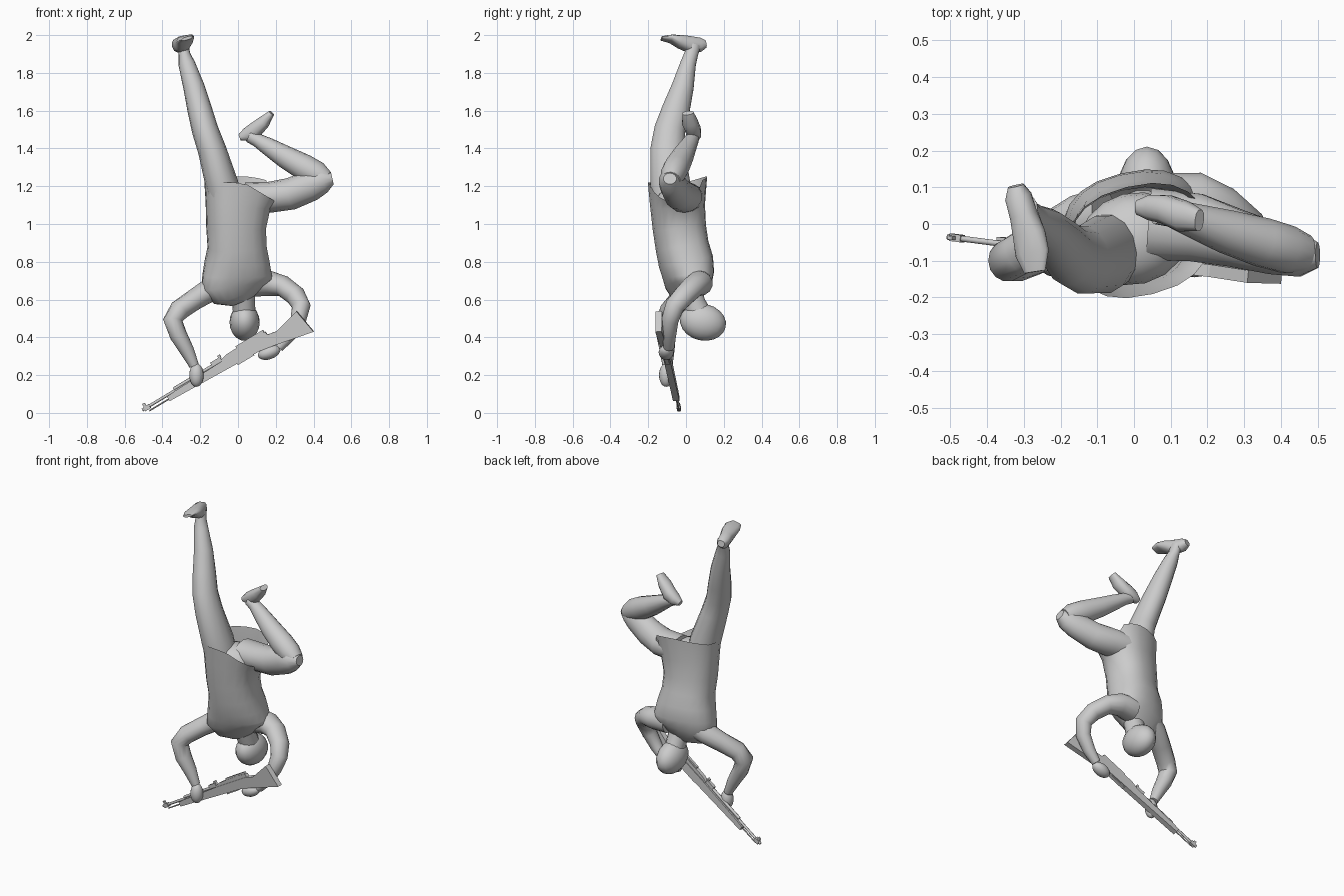
import bpy, bmesh, math
from mathutils import Vector, Matrix

grey = bpy.data.materials.new("plain grey")
grey.diffuse_color = (0.6, 0.6, 0.6, 1)


def finish(name, bm, smooth=True):
    bmesh.ops.recalc_face_normals(bm, faces=bm.faces)
    me = bpy.data.meshes.new(name)
    bm.to_mesh(me)
    bm.free()
    me.materials.append(grey)
    ob = bpy.data.objects.new(name, me)
    bpy.context.collection.objects.link(ob)
    if smooth:
        bpy.ops.object.select_all(action='DESELECT')
        ob.select_set(True)
        bpy.context.view_layer.objects.active = ob
        bpy.ops.object.shade_smooth_by_angle(angle=math.radians(50))
    return ob


def power(c, p):
    return math.copysign(abs(c) ** p, c)


def loft(name, secs, ref=(0, 1, 0), n=14, edit=None, cap_last=True, p=1.0):
    """Rings (x, y, z, ra, rb); rb lies along ref, ra across it; p < 1 squares the ring."""
    bm, rings, ref = bmesh.new(), [], Vector(ref)
    pts = [Vector(s[:3]) for s in secs]
    for i, s in enumerate(secs):
        t = Vector((0, 0, 0))
        if i > 0:
            t += (pts[i] - pts[i - 1]).normalized()
        if i < len(pts) - 1:
            t += (pts[i + 1] - pts[i]).normalized()
        t.normalize()
        b = (ref - t * ref.dot(t)).normalized()
        a = b.cross(t)
        rings.append([bm.verts.new(pts[i] + a * s[3] * power(math.cos(k * math.tau / n), p)
                                   + b * s[4] * power(math.sin(k * math.tau / n), p)) for k in range(n)])
    for r, q in zip(rings, rings[1:]):
        for k in range(n):
            bm.faces.new((r[k], r[(k + 1) % n], q[(k + 1) % n], q[k]))
    bm.faces.new(rings[0])
    if cap_last:
        bm.faces.new(rings[-1])
    if edit:
        edit(rings)
    return finish(name, bm)


def ball(name, loc, size, rot=(0, 0, 0)):
    bm = bmesh.new()
    bmesh.ops.create_uvsphere(bm, u_segments=16, v_segments=10, radius=1)
    ob = finish(name, bm)
    ob.location, ob.scale, ob.rotation_euler = loc, size, rot
    return ob


# Shirt, neck to open hem that dips at the bent leg and rises at the back
def hem(rings):
    for v in rings[-1]:
        x, y = v.co.x, v.co.y
        v.co.z = 1.22 - 0.6 * max(0, x - 0.03) * (1 if y < .06 else .2) + 0.3 * max(0, y)


loft("shirt", [(.025, .025, .595, .07, .05), (.01, .02, .63, .15, .08), (-.005, .015, .68, .195, .115),
               (-.005, .012, .73, .185, .13), (-.005, 0, .80, .172, .14), (-.005, -.02, .88, .155, .137),
               (-.01, -.035, .98, .157, .137), (.0, -.045, 1.10, .172, .14), (.015, -.045, 1.22, .195, .15)],
     ref=(-.25, 1, 0), n=20, edit=hem, cap_last=False, p=.85)
ball("pelvis", (.0, -.04, 1.1), (.15, .125, .1), (0, 0, .25))

# Head and neck
loft("neck", [(.02, .02, .66, .07, .06), (.03, .045, .58, .06, .06), (.035, .08, .5, .06, .07)])
ball("head", (.035, .09, .48), (.08, .123, .097), (math.radians(-12), 0, 0))

# Straight leg and foot
loft("straight_leg", [(-.06, -.07, 1.08, .09, .10), (-.085, -.083, 1.21, .087, .108),
                      (-.138, -.098, 1.394, .075, .093), (-.175, -.085, 1.5, .070, .084),
                      (-.203, -.053, 1.606, .065, .075), (-.235, -.016, 1.73, .056, .059),
                      (-.272, .012, 1.85, .044, .042), (-.284, .028, 1.90, .031, .037),
                      (-.292, .04, 1.95, .03, .04)])
loft("straight_foot", [(-.322, .104, 1.952, .022, .02), (-.315, .075, 1.948, .036, .038),
                       (-.298, .02, 1.95, .038, .045), (-.285, -.03, 1.965, .046, .034),
                       (-.277, -.08, 1.98, .048, .018), (-.27, -.13, 1.983, .03, .008)],
     ref=(-.3, 0, 1), n=12, p=.8)

# Bent leg and foot
loft("bent_thigh", [(.04, .0, 1.14, .08, .10), (.17, -.01, 1.142, .082, .095), (.28, -.04, 1.16, .085, .08),
                    (.39, -.07, 1.205, .082, .07), (.455, -.085, 1.23, .065, .06),
                    (.50, -.085, 1.24, .03, .035)])
loft("bent_shin", [(.47, -.08, 1.235, .045, .05), (.42, -.07, 1.262, .068, .066), (.35, -.05, 1.30, .07, .068),
                   (.25, -.02, 1.355, .06, .06), (.16, .01, 1.41, .047, .047), (.10, .03, 1.445, .036, .038),
                   (.06, .035, 1.465, .034, .036)])
loft("bent_foot", [(.008, .045, 1.458, .016, .02), (.045, .045, 1.472, .036, .036), (.088, .04, 1.495, .043, .04),
                   (.137, .02, 1.54, .034, .043), (.178, .01, 1.588, .016, .03)], n=10, p=.85)

# Arms
loft("left_arm", [(-.08, .02, .69, .07, .08), (-.15, .01, .65, .062, .07), (-.23, -.03, .60, .056, .06),
                  (-.31, -.08, .545, .055, .058), (-.345, -.10, .49, .052, .058),
                  (-.315, -.105, .41, .046, .052), (-.27, -.10, .33, .038, .04),
                  (-.232, -.098, .25, .026, .027)])
loft("right_arm", [(.08, .06, .69, .075, .08), (.17, .07, .685, .066, .072), (.24, .04, .67, .056, .064),
                   (.305, -.01, .62, .054, .058), (.335, -.06, .565, .05, .052),
                   (.318, -.085, .49, .042, .046), (.27, -.09, .41, .036, .038),
                   (.215, -.09, .345, .026, .028)])
ball("left_hand", (-.22, -.105, .20), (.038, .038, .062))
ball("right_hand", (.165, -.105, .32), (.062, .04, .036), (0, math.radians(-20), 0))

# Rifle frame: u runs muzzle to butt, v is up, w is sideways
U = Vector((.852, -.111, .511)).normalized()
W = Vector((0, 1, 0))
W = (W - U * W.dot(U)).normalized()
V = U.cross(W)
if V.z < 0:
    V = -V
M = Matrix((U, V, W)).transposed().to_4x4()
M.translation = Vector((-.503, -.035, .01))


def plate(name, outline, half):
    """Extrude a side outline (u, v) to both sides."""
    bm = bmesh.new()
    sides = [[bm.verts.new(M @ Vector((u, v, s * half))) for u, v in outline] for s in (-1, 1)]
    bm.faces.new(sides[0])
    bm.faces.new(sides[1])
    n = len(outline)
    for k in range(n):
        bm.faces.new((sides[0][k], sides[0][(k + 1) % n], sides[1][(k + 1) % n], sides[1][k]))
    return finish(name, bm, False)


def box(name, u0, u1, v0, v1, half):
    return plate(name, [(u0, v0), (u1, v0), (u1, v1), (u0, v1)], half)


def rod(name, u0, u1, v, r):
    return loft(name, [(*(M @ Vector((u, v, 0))), r, r) for u in (u0, u1)], n=8)


plate("rifle_stock", [(.15, -.028), (.57, -.042), (.70, -.046), (.76, -.056), (.998, -.105), (.975, .035),
                      (.83, -.002), (.77, .010), (.52, .012), (.2, .004), (.15, .0)], .017)
plate("receiver", [(.50, .0), (.78, .0), (.775, .028), (.72, .034), (.54, .03), (.50, .02)], .012)
rod("barrel", 0, .52, .006, .008)
rod("cleaning_rod", .03, .2, -.016, .004)
rod("gas_tube", .2, .5, .016, .009)
box("front_sight", .015, .03, .0, .034, .005)
box("sight_base", .01, .045, -.008, .016, .01)
box("rear_sight", .44, .5, .014, .036, .01)
box("bolt_cover", .6, .77, .02, .042, .008)
box("rear_notch", .49, .505, .03, .048, .008)
box("magazine_floor", .56, .66, -.05, -.035, .011)
